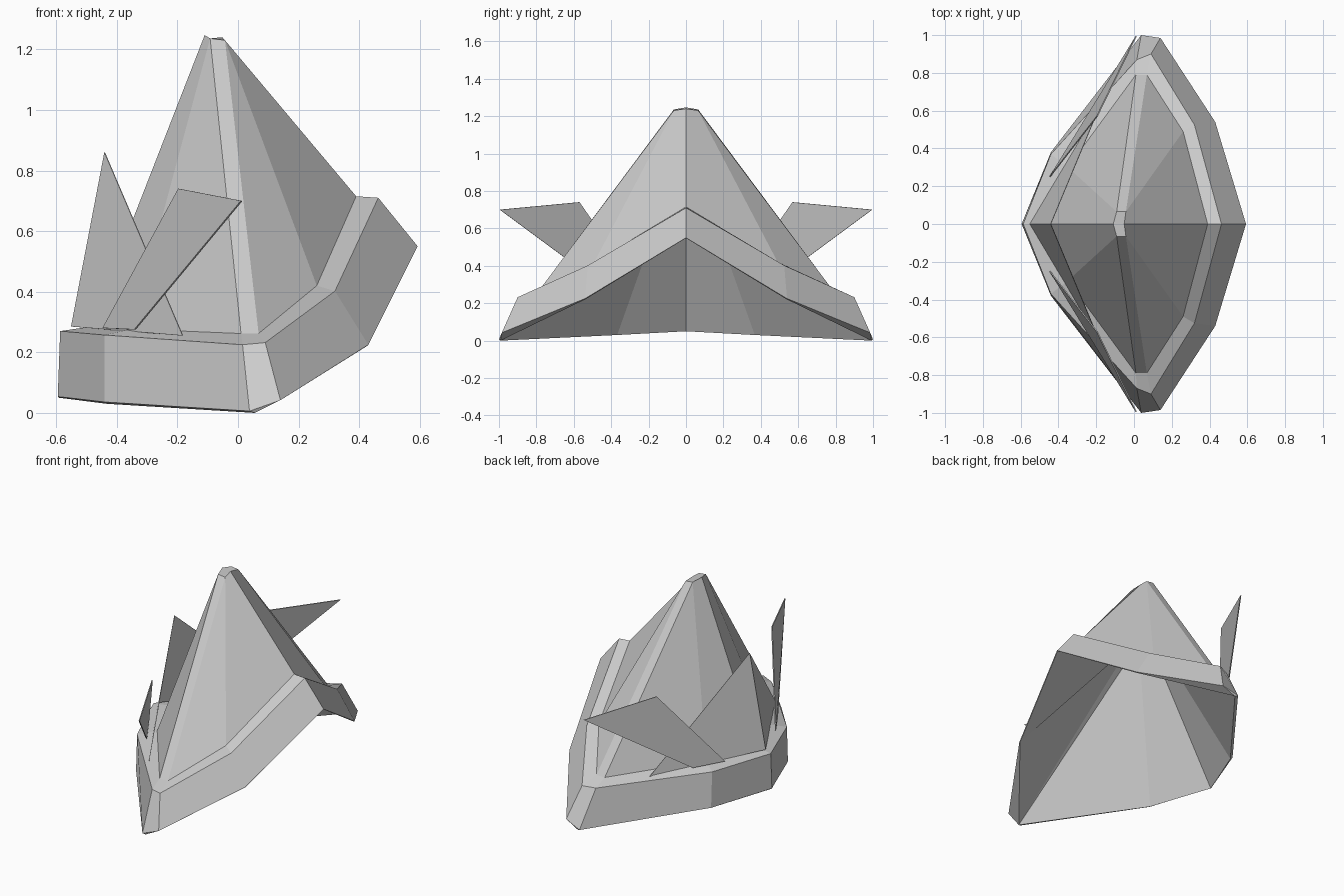
import bpy, bmesh

if "Cube" in bpy.data.objects:
    bpy.data.objects.remove(bpy.data.objects["Cube"])


def make_object(name, verts, faces):
    mesh = bpy.data.meshes.new(name)
    mesh.from_pydata(verts, [], faces)
    bm = bmesh.new()
    bm.from_mesh(mesh)
    # repeated ring points merge, turning their quads into triangles
    bmesh.ops.remove_doubles(bm, verts=bm.verts, dist=0.0005)
    bmesh.ops.recalc_face_normals(bm, faces=bm.faces)
    bm.to_mesh(mesh)
    bm.free()
    obj = bpy.data.objects.new(name, mesh)
    bpy.context.collection.objects.link(obj)
    return obj


def full_ring(half):
    # half runs from the back centre to the front centre on the +y side
    return half + [(x, -y, z) for x, y, z in half[-2:0:-1]]


def loft(name, halves):
    rings = [full_ring(h) for h in halves]
    n = len(rings[0])
    verts = [v for r in rings for v in r]
    faces = [(k * n + i, k * n + (i + 1) % n,
              (k + 1) * n + (i + 1) % n, (k + 1) * n + i)
             for k in range(len(rings) - 1) for i in range(n)]
    last = (len(rings) - 1) * n
    faces += [tuple(range(n)), tuple(range(last, last + n))]
    return make_object(name, verts, faces)


def panel(name, points, thickness=0.006):
    obj = make_object(name, points, [tuple(range(len(points)))])
    mod = obj.modifiers.new("thickness", 'SOLIDIFY')
    mod.thickness = thickness
    mod.offset = 0
    return obj


# Cross-section rings, each as half a loop
back, side_a, side_b, front = ((-.11, 0, 1.247), (-.092, .065, 1.236),
                               (-.043, .065, 1.23), (-.052, 0, 1.24))
tip = [back, side_a, side_a, side_b, side_b, front]
crown_base = [(-.485, 0, .285), (-.35, .30, .277), (.01, .79, .262),
              (.068, .79, .262), (.26, .49, .42), (.39, 0, .715)]
rim = [(-.587, 0, .27), (-.44, .37, .257), (.015, .87, .225),
       (.09, .90, .232), (.32, .525, .402), (.463, 0, .71)]
hem = [(-.595, 0, .054), (-.44, .38, .036), (.038, 1.0, .006),
       (.14, .985, .042), (.43, .54, .225), (.593, 0, .55)]
inner_corner = (.055, .992, 0)
inner_hem = [(-.591, 0, .05), (-.433, .368, .03), inner_corner,
             inner_corner, (.428, .536, .222), (.588, 0, .548)]
cavity_tip = [(x, y, z - .355) for x, y, z in tip]

# Hollow pointed hat with its turned-up brim
loft("folded_hat", [cavity_tip, inner_hem, hem, rim, crown_base, tip])

# Side feathers and the folded back flap
for side, label in ((1, "left"), (-1, "right")):
    panel("feather_" + label,
          [(x, y * side, z) for x, y, z in
           ((-.445, .25, .28), (-.34, .42, .275), (.012, .995, .70), (-.195, .57, .74))])
    panel("back_flap_" + label,
          [(x, y * side, z) for x, y, z in
           ((-.55, 0, .285), (-.182, .62, .255), (-.44, 0, .86))], .003)
